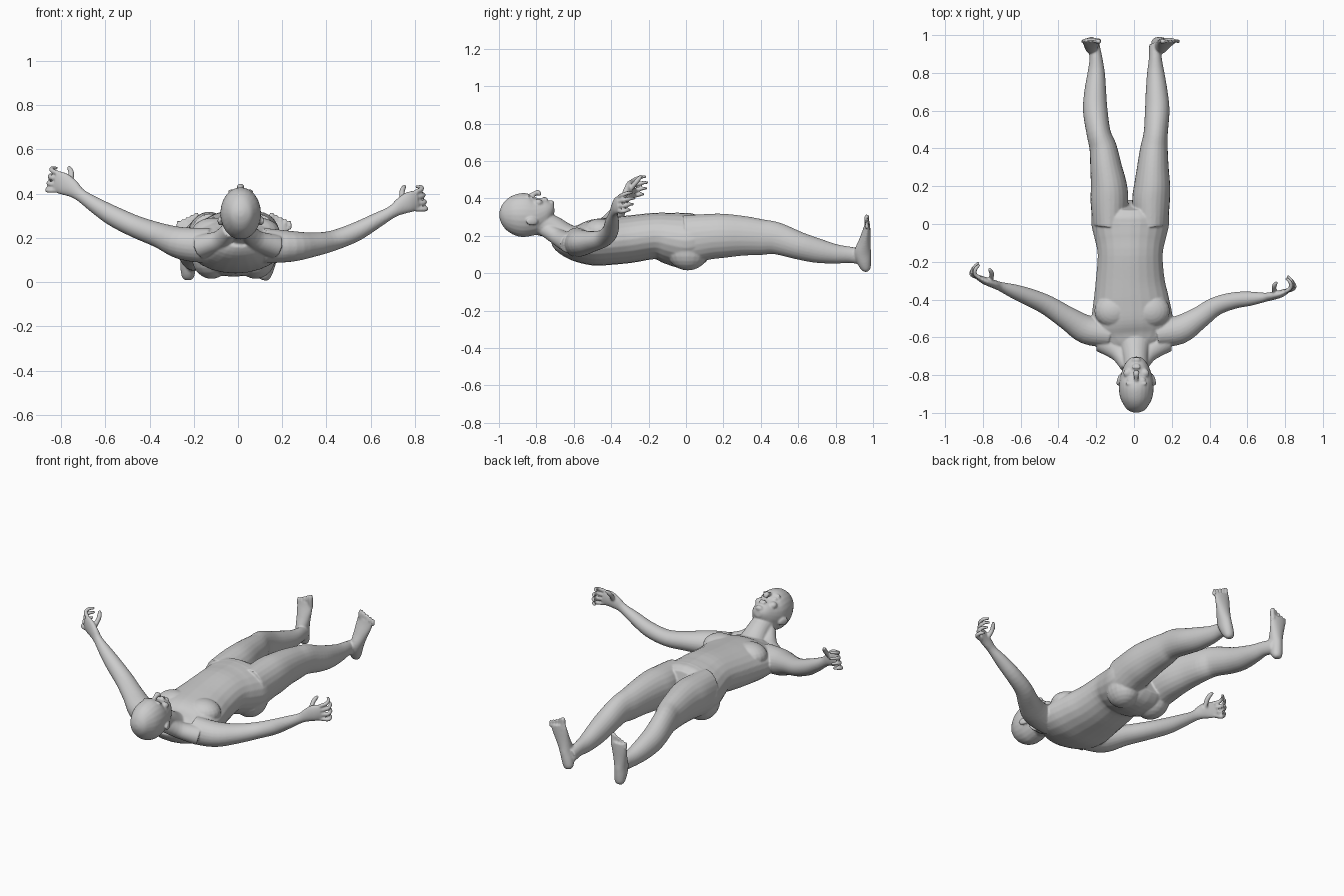
import bpy, bmesh, math
from mathutils import Vector, Matrix

bm = bmesh.new()


def spline(rows, steps=4):
    """Catmull-Rom interpolation of whole section rows."""
    out = []
    for i in range(len(rows) - 1):
        p = [rows[max(0, min(len(rows) - 1, i + k))] for k in (-1, 0, 1, 2)]
        for s in range(steps):
            t = s / steps
            out.append([0.5 * (2 * b + (c - a) * t + (2 * a - 5 * b + 4 * c - d) * t * t
                               + (3 * b - a - 3 * c + d) * t ** 3)
                        for a, b, c, d in zip(*p)])
    return out + [list(rows[-1])]


def loft(rows, up=(0, 0, 1), n=24):
    """Rows are (x, y, z, half width, half height) along a path."""
    rows = spline(rows)
    pts = [Vector(r[:3]) for r in rows]
    rings = []
    for i, r in enumerate(rows):
        t = (pts[min(i + 1, len(pts) - 1)] - pts[max(i - 1, 0)]).normalized()
        side = t.cross(Vector(up)).normalized()
        top = side.cross(t)
        rings.append([bm.verts.new(pts[i] + side * (max(r[3], .002) * math.cos(a))
                                   + top * (max(r[4], .002) * math.sin(a)))
                      for a in (2 * math.pi * k / n for k in range(n))])
    faces = [bm.faces.new(rings[0]), bm.faces.new(rings[-1][::-1])]
    for p, q in zip(rings, rings[1:]):
        for k in range(n):
            j = (k + 1) % n
            faces.append(bm.faces.new((p[k], q[k], q[j], p[j])))
    bmesh.ops.recalc_face_normals(bm, faces=faces)


def blob(loc, size, rot=0):
    m = Matrix.Translation(loc) @ Matrix.Rotation(rot, 4, 'Z') @ Matrix.Diagonal((*size, 1))
    bmesh.ops.create_uvsphere(bm, u_segments=20, v_segments=12, radius=1, matrix=m)


# torso
loft([(.005, -.69, .2, .075, .05), (0, -.65, .175, .14, .075), (-.005, -.58, .16, .205, .1),
      (-.01, -.5, .163, .215, .123), (-.015, -.4, .172, .2, .127), (-.02, -.3, .182, .183, .127),
      (-.02, -.165, .199, .172, .124), (-.02, -.08, .186, .188, .14),
      (-.02, 0, .174, .206, .15), (-.02, .06, .185, .2, .14), (-.02, .1, .195, .16, .11)])
for s in (-1, 1):
    blob((-.01 + s * .1, -.46, .225), (.1, .09, .067))     # chest
    blob((-.02 + s * .1, .01, .115), (.09, .11, .1))       # seat
    loft([(s * .04, -.76, .24, .03, .04), (s * .08, -.68, .19, .05, .045),
          (s * .17, -.62, .16, .06, .055)])                # shoulder slope

# neck and skull
loft([(.01, -.86, .29, .07, .07), (.01, -.77, .265, .066, .066), (.008, -.71, .245, .066, .062),
      (.005, -.65, .205, .078, .065), (0, -.58, .17, .1, .07)])
loft([(.012, -.998, .312, .015, .015), (.012, -.985, .312, .045, .05), (.012, -.96, .312, .065, .082),
      (.012, -.92, .312, .085, .107), (.012, -.87, .311, .092, .118), (.012, -.82, .311, .087, .108),
      (.012, -.78, .322, .076, .092), (.012, -.745, .338, .06, .065), (.012, -.72, .347, .042, .04),
      (.012, -.705, .35, .022, .022)])

# face
loft([(.012, -.84, .413, .011, .008), (.012, -.81, .425, .012, .013),
      (.012, -.79, .432, .018, .013), (.012, -.78, .415, .014, .008)])
blob((.012, -.76, .401), (.025, .007, .009))
blob((.012, -.747, .396), (.021, .007, .009))
blob((.012, -.72, .374), (.024, .016, .016))
for s in (-1, 1):
    blob((.012 + s * .034, -.846, .411), (.025, .009, .01), s * .15)   # brow
    blob((.012 + s * .034, -.824, .401), (.016, .009, .009))           # eye
    blob((.012 + s * .045, -.79, .377), (.024, .024, .02))             # cheek
    blob((.012 + s * .091, -.823, .277), (.01, .034, .022), s * .3)    # ear

# legs: shared profile of y, z and radii, with own side positions
LEG = [(0, .18, .09, .13), (.12, .195, .1, .122), (.2, .2, .096, .118), (.3, .2, .084, .107),
       (.4, .193, .073, .096), (.48, .187, .064, .086), (.6, .148, .065, .074),
       (.7, .121, .058, .066), (.8, .103, .046, .052), (.88, .098, .034, .043), (.95, .085, .032, .042)]
LEFT = (-.13, -.13, -.133, -.148, -.163, -.187, -.205, -.205, -.2, -.202, -.215)
RIGHT = (.09, .09, .096, .1, .106, .115, .123, .12, .115, .113, .112)
FOOT = [(.01, .965, .016, .012), (.025, .962, .028, .026), (.06, .953, .034, .038),
        (.11, .945, .036, .045), (.17, .955, .042, .032), (.23, .966, .05, .02), (.265, .97, .05, .014)]
for s, xs, heel, toe in ((-1, LEFT, -.226, -.226), (1, RIGHT, .112, .19)):
    loft([(x, *row) for x, row in zip(xs, LEG)])
    loft([(heel + (toe - heel) * z / .29, y, z, w, h) for z, y, w, h in FOOT], up=(0, 1, 0))
    for k in range(5):                                     # toes, big toe inside
        x = toe + s * (-.038 + .0205 * k)
        r = .014 if k == 0 else .0095
        z = .312 - .009 * k
        loft([(x, .97, .24, r, r), (x, .966, z - .02, r, r), (x, .971, z, r * .7, r * .7)], up=(0, 1, 0), n=12)

# arms ending in palms
loft([(-.13, -.585, .165, .07, .08), (-.25, -.56, .175, .076, .074), (-.35, -.5, .21, .062, .057),
      (-.46, -.43, .25, .053, .05), (-.56, -.385, .297, .046, .046), (-.64, -.355, .345, .037, .037),
      (-.71, -.33, .392, .024, .029), (-.75, -.315, .423, .022, .04), (-.79, -.3, .445, .02, .05),
      (-.825, -.283, .457, .014, .048)])
loft([(.12, -.585, .165, .07, .08), (.24, -.56, .162, .076, .07), (.34, -.5, .17, .06, .055),
      (.43, -.437, .188, .05, .046), (.53, -.405, .226, .044, .043), (.62, -.395, .275, .037, .035),
      (.695, -.388, .317, .024, .028), (.735, -.38, .342, .022, .038), (.775, -.37, .362, .02, .047),
      (.81, -.355, .37, .014, .045)])


def digit(points, r):
    loft([(*p, r * f, r * f) for p, f in zip(points, (1.1, 1.05, 1, .65))], n=12)


# fingers and thumbs
for s, x, y, z in ((-1, -.815, -.287, .455), (1, .803, -.358, .37)):
    for k in range(4):
        dz = .038 - .026 * k
        lean = s * .006 * k
        reach = (.95, 1.1, 1, .8)[k]
        digit([(x, y, z + dz), (x + s * .026 + lean, y + .022 * reach, z + dz * 1.15 + .006),
               (x + s * .024 + lean, y + .052 * reach, z + dz * 1.2 + .014),
               (x + s * .001 + lean, y + .077 * reach, z + dz * 1.2 + .016)], .0105)
    digit([(x - s * .055, y - .01, z - .005), (x - s * .062, y + .018, z + .03),
           (x - s * .058, y + .035, z + .05), (x - s * .048, y + .05, z + .067)], .0125)

# fuse everything into one smooth skin
mesh = bpy.data.meshes.new("body")
bm.to_mesh(mesh)
bm.free()
body = bpy.data.objects.new("body", mesh)
bpy.context.collection.objects.link(body)
remesh = body.modifiers.new("fuse", 'REMESH')
remesh.mode = 'VOXEL'
remesh.voxel_size = .0052
remesh.use_smooth_shade = True
soften = body.modifiers.new("soften", 'SMOOTH')
soften.factor = .5
soften.iterations = 5
